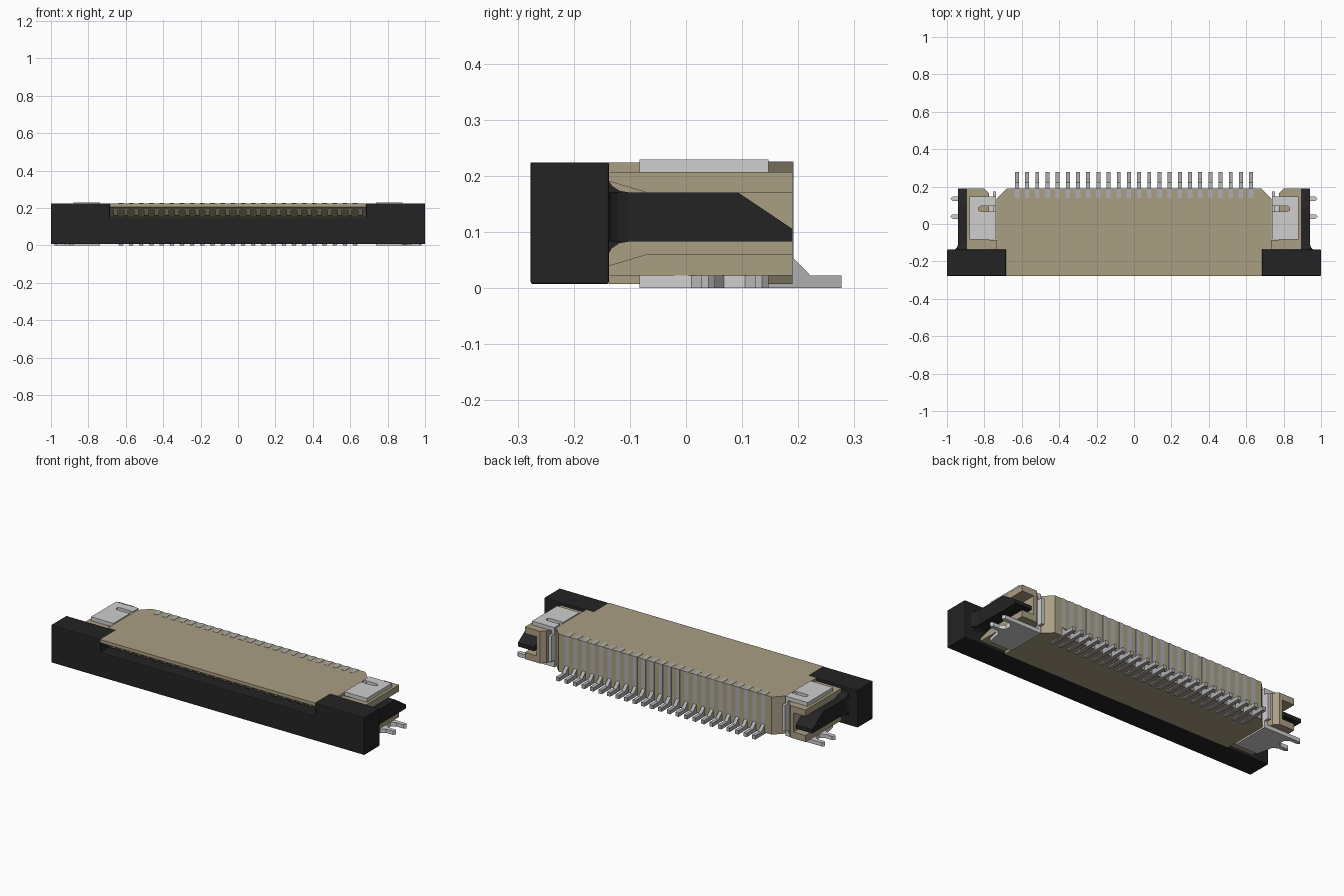
import bpy, bmesh


def material(name, rgb):
    m = bpy.data.materials.new(name)
    m.diffuse_color = (*rgb, 1)
    return m


BEIGE = material("beige plastic", (0.40, 0.345, 0.23))
BLACK = material("black plastic", (0.017, 0.017, 0.018))
SILVER = material("bright clip metal", (0.62, 0.62, 0.62))
GREY = material("contact metal", (0.43, 0.43, 0.44))


def prism(pts, axis, lo, hi):
    """Extrusion of a 2D outline; outline is (y,z), (x,z) or (x,y) for axis x, y, z."""
    return pts, axis, lo, hi


def box(x0, x1, y0, y1, z0, z1):
    return prism([(x0, y0), (x1, y0), (x1, y1), (x0, y1)], 2, z0, z1)


def build(name, parts, mat, mirror=False, bevel=0):
    bm = bmesh.new()
    for pts, axis, lo, hi in parts:
        for s in ((1, -1) if mirror else (1,)):
            rings = []
            for h in (lo, hi):
                ring = []
                for p in pts:
                    co = list(p)
                    co.insert(axis, h)
                    co[0] *= s
                    ring.append(bm.verts.new(co))
                rings.append(ring)
            a, b = rings
            bm.faces.new(a)
            bm.faces.new(b[::-1])
            for i in range(len(a)):
                j = (i + 1) % len(a)
                bm.faces.new((a[i], b[i], b[j], a[j]))
    bmesh.ops.recalc_face_normals(bm, faces=bm.faces)
    me = bpy.data.meshes.new(name)
    bm.to_mesh(me)
    bm.free()
    me.materials.append(mat)
    ob = bpy.data.objects.new(name, me)
    bpy.context.collection.objects.link(ob)
    if bevel:
        mod = ob.modifiers.new("soft edges", 'BEVEL')
        mod.width = bevel
        mod.segments = 2
    return ob


N = 24
PITCH = 1.252 / (N - 1)
xs = [-0.626 + i * PITCH for i in range(N)]

# Main housing with chamfered back corners
build("housing", [prism([(-0.735, -0.137), (0.735, -0.137), (0.735, 0.135), (0.68, 0.19),
                         (-0.68, 0.19), (-0.735, 0.135)], 2, 0.007, 0.224)], BEIGE)

# Top lip above the cable opening, sloping inwards
build("housing_lip", [prism([(-0.277, 0.205), (-0.277, 0.224), (-0.135, 0.224),
                             (-0.135, 0.152)], 0, -0.685, 0.685)], BEIGE)

# Comb of ribs under the lip
ribs = []
for i in range(N + 1):
    x = -0.626 + (i - 0.5) * PITCH
    ribs.append(prism([(-0.25, 0.197), (-0.22, 0.160), (-0.135, 0.152), (-0.135, 0.197)],
                      0, x - 0.012, x + 0.012))
build("opening_ribs", ribs, BEIGE)

# Side ears: inner wall, two jaws with flared entry, bridge to the housing
ears = [
    prism([(0.775, -0.137), (0.82, -0.137), (0.82, 0.19), (0.80, 0.19), (0.775, 0.165)],
          2, 0.022, 0.207),
    prism([(-0.137, 0.19), (-0.07, 0.17), (0.19, 0.17), (0.19, 0.207), (-0.137, 0.207)],
          0, 0.80, 0.896),
    prism([(-0.137, 0.04), (-0.07, 0.06), (0.19, 0.06), (0.19, 0.022), (-0.137, 0.022)],
          0, 0.80, 0.896),
    box(0.73, 0.78, -0.137, -0.085, 0.022, 0.207),
]
build("side_ears", ears, BEIGE, mirror=True)

# Sliding lock bar across the front, taller at both ends
bar = [(-1, 0.007), (1, 0.007), (1, 0.224), (0.685, 0.224), (0.685, 0.15),
       (-0.685, 0.15), (-0.685, 0.224), (-1, 0.224)]
build("slider_bar", [prism(bar, 1, -0.277, -0.137)], BLACK, bevel=0.004)

# Slider arms with filleted root and wedge tip
arm = [(-0.14, 0.195), (-0.132, 0.182), (-0.118, 0.173), (-0.10, 0.17), (0.093, 0.17),
       (0.19, 0.105), (0.19, 0.083), (-0.10, 0.083), (-0.118, 0.080), (-0.132, 0.071),
       (-0.14, 0.058)]
root = [(0.93, -0.14), (0.965, -0.14), (0.953, -0.133), (0.945, -0.122), (0.94, -0.105),
        (0.93, -0.105)]
build("slider_arms", [prism(arm, 0, 0.835, 0.94), prism(root, 2, 0.083, 0.17)],
      BLACK, mirror=True)

# Solder clips: slotted top plate, forked bottom plate, joining tab
top_plate = [(0.737, -0.083), (0.88, -0.083), (0.88, 0.147), (0.737, 0.147),
             (0.737, 0.095), (0.82, 0.095), (0.832, 0.088), (0.832, 0.074),
             (0.82, 0.067), (0.737, 0.067)]
bottom_plate = [(0.737, -0.083), (0.88, -0.083), (0.90, 0.01), (0.925, 0.028),
                (0.97, 0.028), (0.982, 0.040), (0.97, 0.052), (0.925, 0.052),
                (0.90, 0.068), (0.90, 0.105), (0.925, 0.123), (0.97, 0.123),
                (0.982, 0.135), (0.97, 0.147), (0.737, 0.147)]
clips = [prism(top_plate, 2, 0.207, 0.229), prism(bottom_plate, 2, 0, 0.022),
         box(0.737, 0.755, 0.06, 0.147, 0.01, 0.22),
         box(0.737, 0.755, 0.14, 0.175, 0.04, 0.19)]
build("solder_clips", clips, SILVER, mirror=True)

# Contacts: strip up the back and over the top, with a solder foot
strip = [(0.14, 0.2255), (0.1915, 0.2255), (0.1915, 0.005), (0.14, 0.005)]
foot = [(0.10, 0), (0.277, 0), (0.277, 0.022), (0.222, 0.022), (0.19, 0.055), (0.10, 0.055)]
contacts = []
for x in xs:
    contacts.append(prism(strip, 0, x - 0.0125, x + 0.0125))
    contacts.append(prism(foot, 0, x - 0.0105, x + 0.0105))
build("contacts", contacts, GREY)
